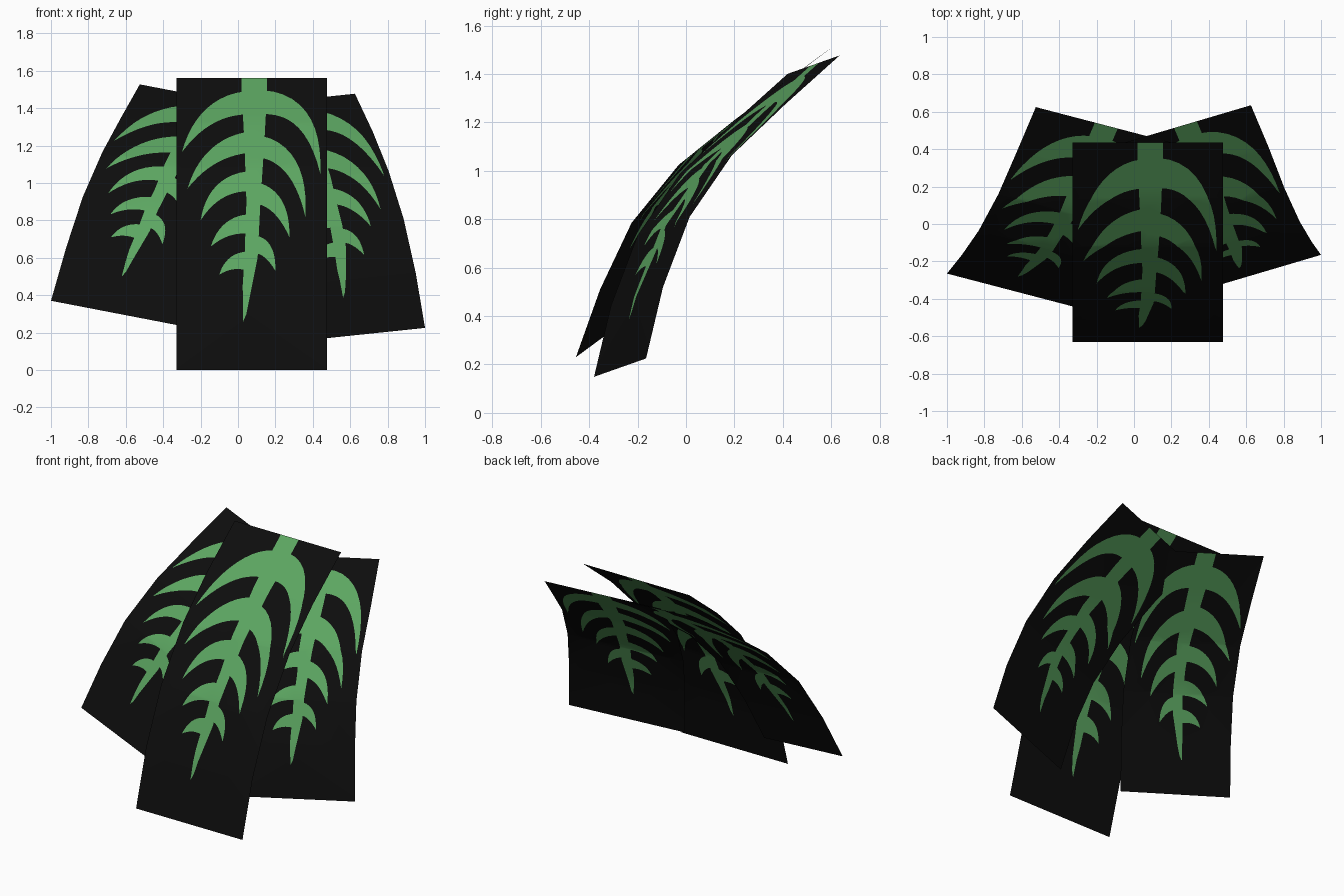
import bpy, bmesh
from mathutils import Vector
from mathutils.geometry import delaunay_2d_cdt

if "Cube" in bpy.data.objects:
    bpy.data.objects.remove(bpy.data.objects["Cube"])


def material(name, rgb):
    m = bpy.data.materials.new(name)
    m.diffuse_color = (*rgb, 1)
    m.use_nodes = True
    m.node_tree.nodes["Principled BSDF"].inputs["Base Color"].default_value = m.diffuse_color
    return m


BLACK = material("card black", (0.004, 0.004, 0.004))
GREEN = material("leaf green", (0.107, 0.38, 0.12))

# Leaf drawing is laid out on the front elevation (x, z) of the centre card
X0, WIDTH = -0.33, 0.805
ROWS = [0, 0.38, 0.74, 1.08, 1.32, 1.56]

STEM = [(0.02, 1.56), (0.02, 1.48), (0.035, 1.2), (0.045, 0.9), (0.035, 0.6),
        (0.025, 0.45), (0.028, 0.26), (0.045, 0.30), (0.075, 0.45), (0.105, 0.6),
        (0.12, 0.9), (0.14, 1.2), (0.155, 1.48), (0.155, 1.56)]

# Leaflets: base, bend, tip, half width
LEAFLETS = [
    ((0.08, 1.43), (-0.17, 1.43), (-0.30, 1.165), 0.062),
    ((0.08, 1.22), (-0.15, 1.20), (-0.27, 0.97), 0.056),
    ((0.08, 1.01), (-0.12, 1.01), (-0.20, 0.80), 0.053),
    ((0.08, 0.78), (-0.06, 0.79), (-0.145, 0.66), 0.052),
    ((0.07, 0.58), (-0.03, 0.60), (-0.10, 0.51), 0.050),
    ((0.08, 1.43), (0.40, 1.46), (0.44, 1.05), 0.064),
    ((0.08, 1.20), (0.33, 1.18), (0.36, 0.82), 0.058),
    ((0.08, 0.95), (0.23, 0.93), (0.275, 0.71), 0.056),
    ((0.07, 0.67), (0.16, 0.68), (0.20, 0.53), 0.050),
]


def leaflet(base, bend, tip, w, n=12):
    """Tapering outline along a quadratic curve."""
    a, b, c = Vector(base), Vector(bend), Vector(tip)
    left, right = [], []
    for i in range(n):
        t = i / n
        p = a * (1 - t) ** 2 + b * 2 * t * (1 - t) + c * t * t
        d = ((b - a) * (1 - t) + (c - b) * t).normalized()
        side = Vector((-d.y, d.x)) * w * (1 - t ** 1.8)
        left.append(p + side)
        right.append(p - side)
    return left + [c] + right[::-1]


def ccw(poly):
    area = sum(p[0] * q[1] - q[0] * p[1] for p, q in zip(poly, poly[1:] + poly[:1]))
    return poly if area > 0 else poly[::-1]


# Cut the flat sheet into bands and leaf shapes
x1 = X0 + WIDTH
bands = [[(X0, a), (x1, a), (x1, b), (X0, b)] for a, b in zip(ROWS, ROWS[1:])]
shapes = bands + [ccw(STEM)] + [ccw(leaflet(*l)) for l in LEAFLETS]
pts, polys = [], []
for s in shapes:
    polys.append(list(range(len(pts), len(pts) + len(s))))
    pts += [Vector(p) for p in s]
flat, _, tris, _, _, origin = delaunay_2d_cdt(pts, [], polys, 1, 1e-5)


def card(name, edge, across):
    """Bend the cut sheet along the left edge, extruded by the across vector."""
    edge = [Vector(p) for p in edge]
    across = Vector(across)

    def place(p):
        i = 0
        while i < len(ROWS) - 2 and p.y > ROWS[i + 1]:
            i += 1
        t = (p.y - ROWS[i]) / (ROWS[i + 1] - ROWS[i])
        return edge[i].lerp(edge[i + 1], t) + across * ((p.x - X0) / WIDTH)

    bm = bmesh.new()
    vs = [bm.verts.new(place(p)) for p in flat]
    for tri, ids in zip(tris, origin):
        f = bm.faces.new([vs[i] for i in tri])
        f.material_index = int(any(k >= len(bands) for k in ids))
        f.smooth = True
    me = bpy.data.meshes.new(name)
    bm.to_mesh(me)
    bm.free()
    me.materials.append(BLACK)
    me.materials.append(GREEN)
    bpy.context.collection.objects.link(bpy.data.objects.new(name, me))


# Centre card
card("centre_leaf_card",
     [(X0, y, z) for y, z in zip([-0.63, -0.52, -0.36, -0.12, 0.13, 0.435], ROWS)],
     (WIDTH, 0, 0))

# Left card, turned outwards
card("left_leaf_card",
     [(-1.0, -0.265, 0.37), (-0.92, -0.165, 0.65), (-0.83, -0.035, 0.925),
      (-0.725, 0.16, 1.165), (-0.625, 0.39, 1.35), (-0.525, 0.625, 1.527)],
     (0.727, -0.19, -0.14))

# Right card, measured on its outer edge
turn = Vector((0.727, 0.215, 0.076))
outer = [(1.0, -0.165, 0.225), (0.95, -0.095, 0.52), (0.885, 0.015, 0.81),
         (0.805, 0.19, 1.065), (0.72, 0.41, 1.275), (0.625, 0.635, 1.477)]
card("right_leaf_card", [Vector(p) - turn for p in outer], turn)
